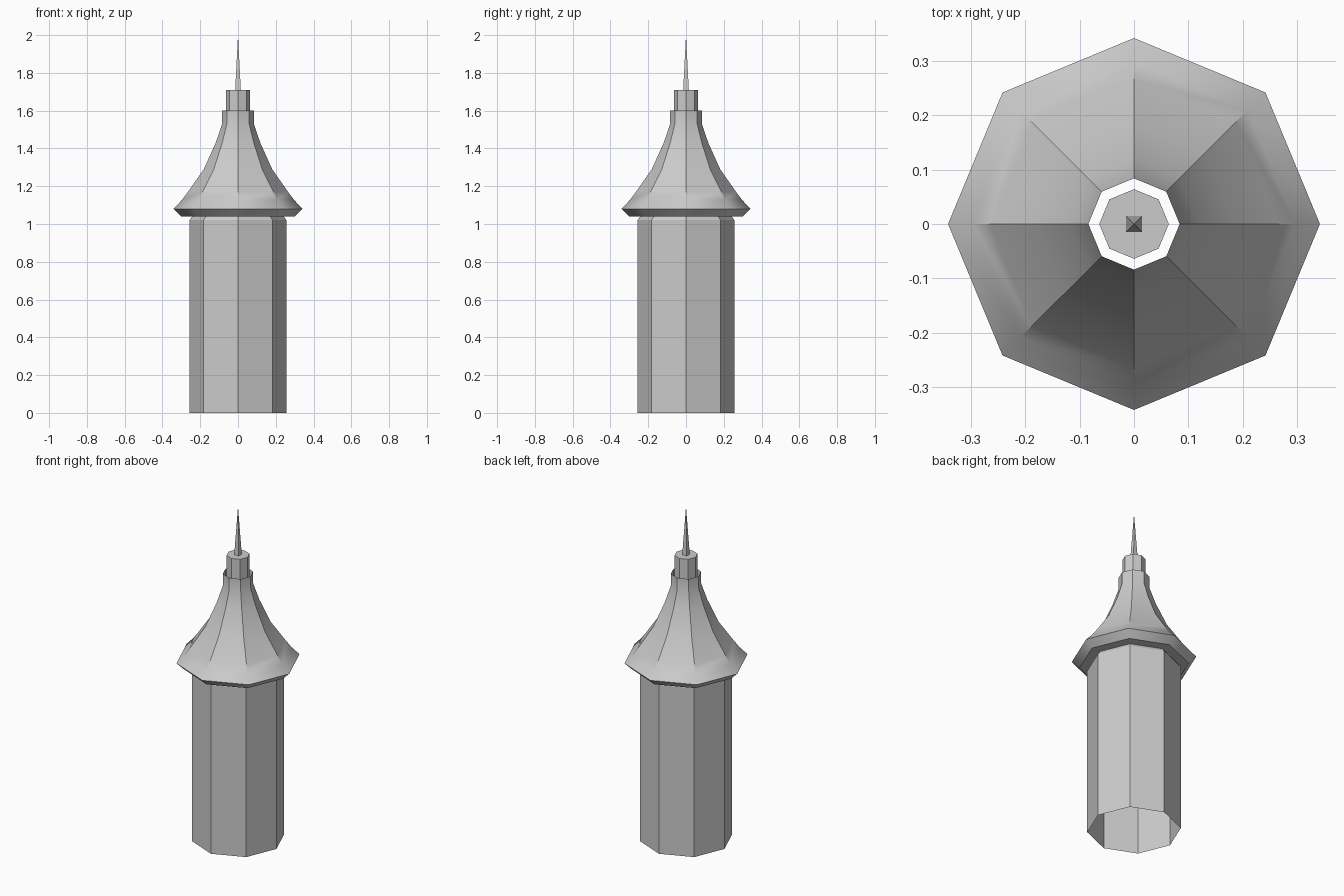
import bpy
import bmesh
from math import cos, sin, pi, radians

cube = bpy.data.objects.get("Cube")
if cube:
    bpy.data.objects.remove(cube, do_unlink=True)

GREY = (0.6, 0.6, 0.6, 1.0)
stone = bpy.data.materials.new("plain grey")
stone.use_nodes = True
stone.diffuse_color = GREY
stone.node_tree.nodes["Principled BSDF"].inputs["Base Color"].default_value = GREY


def lathe(name, profile, sides=8, turn=0.0, caps=False):
    """Sweep (radius, height) points, listed bottom to top, into a faceted shell."""
    bm = bmesh.new()
    rings = []
    for r, z in profile:
        if r == 0:
            rings.append([bm.verts.new((0, 0, z))] * sides)
        else:
            angles = [turn + 2 * pi * i / sides for i in range(sides)]
            rings.append([bm.verts.new((r * cos(a), r * sin(a), z)) for a in angles])
    for low, high in zip(rings, rings[1:]):
        for i in range(sides):
            j = (i + 1) % sides
            corners = [low[i], low[j], high[j], high[i]]
            bm.faces.new(list(dict.fromkeys(corners)))
    if caps:
        bm.faces.new(rings[0][::-1])
        if profile[-1][0] > 0:
            bm.faces.new(rings[-1])
    mesh = bpy.data.meshes.new(name)
    bm.to_mesh(mesh)
    bm.free()
    mesh.materials.append(stone)
    obj = bpy.data.objects.new(name, mesh)
    bpy.context.collection.objects.link(obj)
    return obj


# Hollow octagonal shaft with a small bevel under the eaves
lathe("tower_shaft", [(0.257, 0), (0.257, 1.02), (0.242, 1.04)])

# Flared roof: flat soffit, slanted fascia, concave slope, open neck
roof = lathe("flared_roof", [
    (0.242, 1.04), (0.30, 1.04), (0.342, 1.08), (0.296, 1.128),
    (0.265, 1.17), (0.181, 1.29), (0.118, 1.43), (0.084, 1.53), (0.084, 1.60),
])
bpy.ops.object.select_all(action="DESELECT")
roof.select_set(True)
bpy.context.view_layer.objects.active = roof
bpy.ops.object.shade_smooth_by_angle(angle=radians(35))

# Octagonal post standing in the roof neck
lathe("finial_post", [(0.064, 1.55), (0.064, 1.71)], caps=True)

# Thin square spike
lathe("spire_spike", [(0.021, 1.71), (0, 2.0)], sides=4, turn=pi / 4, caps=True)
